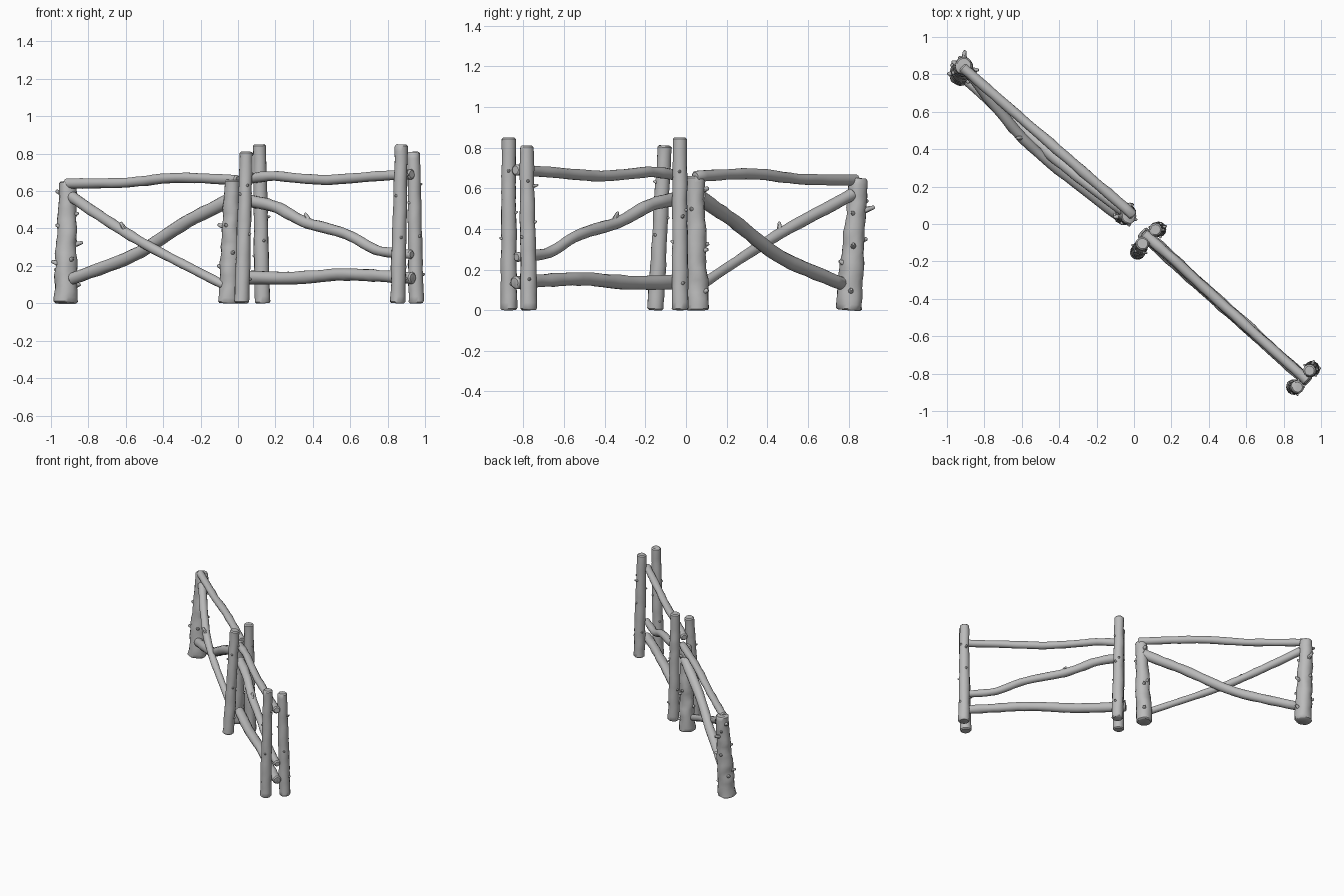
import bpy, bmesh, math, random
from mathutils import Vector, noise

if "Cube" in bpy.data.objects:
    bpy.data.objects.remove(bpy.data.objects["Cube"], do_unlink=True)

random.seed(4)
wood = bpy.data.materials.new("grey wood")
wood.use_nodes = True
GREY = (0.5, 0.5, 0.5, 1)
wood.diffuse_color = GREY
wood.node_tree.nodes["Principled BSDF"].inputs["Base Color"].default_value = GREY


def smooth_path(points, steps):
    """Catmull-Rom curve through the points."""
    pts = [Vector(p) for p in points]
    pts = [2 * pts[0] - pts[1]] + pts + [2 * pts[-1] - pts[-2]]
    path = []
    for a, b, c, d in zip(pts, pts[1:], pts[2:], pts[3:]):
        for i in range(steps):
            t = i / steps
            path.append(0.5 * (2 * b + (c - a) * t + (2 * a - 5 * b + 4 * c - d) * t ** 2
                               + (3 * b - a - 3 * c + d) * t ** 3))
    return path + [pts[-2]]


def add_log(bm, path, r0, r1, rough, sides=14, bevel=0.008):
    """Tapered, uneven round log with softened ends."""
    first, last = (path[1] - path[0]).normalized(), (path[-1] - path[-2]).normalized()
    stations = [(path[0], r0 - bevel), (path[0] + first * bevel, r0)]
    n = len(path) - 1
    stations += [(p, r0 + (r1 - r0) * i / n) for i, p in enumerate(path) if 0 < i < n]
    stations += [(path[-1] - last * bevel, r1), (path[-1], r1 - bevel)]
    rings = []
    for i, (p, r) in enumerate(stations):
        ahead = stations[min(i + 1, len(stations) - 1)][0]
        behind = stations[max(i - 1, 0)][0]
        axis = (ahead - behind).normalized()
        turn = axis.to_track_quat('Z', 'Y')
        ring = []
        for k in range(sides):
            a = math.tau * k / sides
            out = turn @ Vector((math.cos(a), math.sin(a), 0))
            lump = noise.noise((p + out * r) * 14) + 0.6 * noise.noise((p + out * r) * 35)
            ring.append(bm.verts.new(p + out * r * (1 + rough * lump)))
        rings.append(ring)
    for low, high in zip(rings, rings[1:]):
        for k in range(sides):
            j = (k + 1) % sides
            bm.faces.new((low[k], low[j], high[j], high[k]))
    bm.faces.new(rings[0][::-1])
    bm.faces.new(rings[-1])


def add_stub(bm, base, direction, length, radius):
    """Broken twig: short flared cone growing out of a log."""
    d = Vector(direction).normalized()
    base = Vector(base)
    path = [base, base + d * length * 0.55, base + d * length]
    add_log(bm, path, radius, radius * 0.4, 0.2, 8, 0.003)


def finish(name, bm):
    bmesh.ops.recalc_face_normals(bm, faces=bm.faces)
    mesh = bpy.data.meshes.new(name)
    bm.to_mesh(mesh)
    bm.free()
    mesh.materials.append(wood)
    mesh.shade_smooth()
    mesh.set_sharp_from_angle(angle=math.radians(42))
    bpy.context.collection.objects.link(bpy.data.objects.new(name, mesh))


def post(name, bottom, top, r0, r1, rough, stubs, twigs=()):
    bottom, top = Vector(bottom), Vector(top)
    bm = bmesh.new()
    path = [bottom.lerp(top, i / 22) for i in range(23)]
    add_log(bm, path, r0, r1, rough, 16)
    # Small knots spiral up the post
    for i in range(stubs):
        t = 0.1 + 0.8 * (i + random.random() * 0.6) / stubs
        a = i * 2.4 + random.random()
        r = r0 + (r1 - r0) * t
        add_stub(bm, bottom.lerp(top, t), (math.cos(a), math.sin(a), 0.35),
                 r * 1.32, r * 0.4)
    # Longer broken twigs at given heights and headings
    for height, heading, length in twigs:
        a = math.radians(heading)
        add_stub(bm, bottom.lerp(top, height / top.z),
                 (math.cos(a), math.sin(a), 0.3), length, r0 * 0.35)
    finish(name, bm)


def rail(name, points, r0, r1, twig=None):
    bm = bmesh.new()
    add_log(bm, smooth_path(points, 7), r0, r1, 0.13)
    if twig:
        add_stub(bm, *twig, 0.075, 0.02)
    finish(name, bm)


# Cross-braced section: two stout posts
post("brace_post_outer", (-0.92, 0.80, 0), (-0.91, 0.85, 0.65), 0.064, 0.045, 0.16, 7,
     [(0.3, 0, 0.09), (0.2, 190, 0.085), (0.48, 85, 0.095), (0.58, 160, 0.07)])
post("brace_post_inner", (-0.05, 0.055, 0), (-0.03, 0.045, 0.66), 0.058, 0.042, 0.16, 7,
     [(0.4, 190, 0.075), (0.58, 80, 0.07), (0.28, 60, 0.07)])

# Cross-braced section: top rail and the two crossing braces
rail("brace_top_rail", [(-0.92, 0.84, 0.64), (-0.62, 0.58, 0.645), (-0.32, 0.32, 0.67),
                        (0.0, 0.045, 0.66)], 0.027, 0.027)
rail("thick_brace", [(-0.89, 0.77, 0.13), (-0.56, 0.475, 0.255), (-0.3, 0.26, 0.42),
                     (-0.03, 0.06, 0.56)], 0.032, 0.036)
rail("thin_brace", [(-0.89, 0.82, 0.57), (-0.65, 0.52, 0.41), (-0.45, 0.325, 0.29),
                    (-0.07, 0.03, 0.095)], 0.031, 0.024,
     ((-0.59, 0.465, 0.37), (-0.6, -0.1, 1)))

# Railed section: two pairs of slim posts
post("inner_front_post", (0.02, -0.15, 0), (0.045, -0.105, 0.81), 0.04, 0.035, 0.1, 6,
     [(0.62, 290, 0.05)])
post("inner_back_post", (0.13, -0.03, 0), (0.115, -0.03, 0.85), 0.042, 0.034, 0.1, 6,
     [(0.45, 20, 0.055)])
post("outer_front_post", (0.855, -0.872, 0), (0.873, -0.872, 0.85), 0.041, 0.034, 0.1, 6)
post("outer_back_post", (0.953, -0.773, 0), (0.938, -0.785, 0.81), 0.041, 0.034, 0.1, 6,
     [(0.6, 70, 0.06)])

# Railed section: three wavy rails held between the post pairs
rail("upper_rail", [(0.05, -0.05, 0.665), (0.2, -0.18, 0.68), (0.45, -0.41, 0.66),
                    (0.75, -0.68, 0.68), (0.93, -0.84, 0.69)], 0.027, 0.027)
rail("middle_rail", [(0.05, -0.05, 0.55), (0.2, -0.18, 0.515), (0.37, -0.34, 0.43),
                     (0.58, -0.53, 0.37), (0.74, -0.67, 0.285), (0.93, -0.835, 0.26)],
     0.033, 0.025, ((0.39, -0.36, 0.42), (-0.5, 0.4, 1)))
rail("lower_rail", [(0.04, -0.04, 0.14), (0.3, -0.28, 0.135), (0.55, -0.5, 0.155),
                    (0.78, -0.71, 0.145), (0.935, -0.845, 0.135)], 0.036, 0.031)
